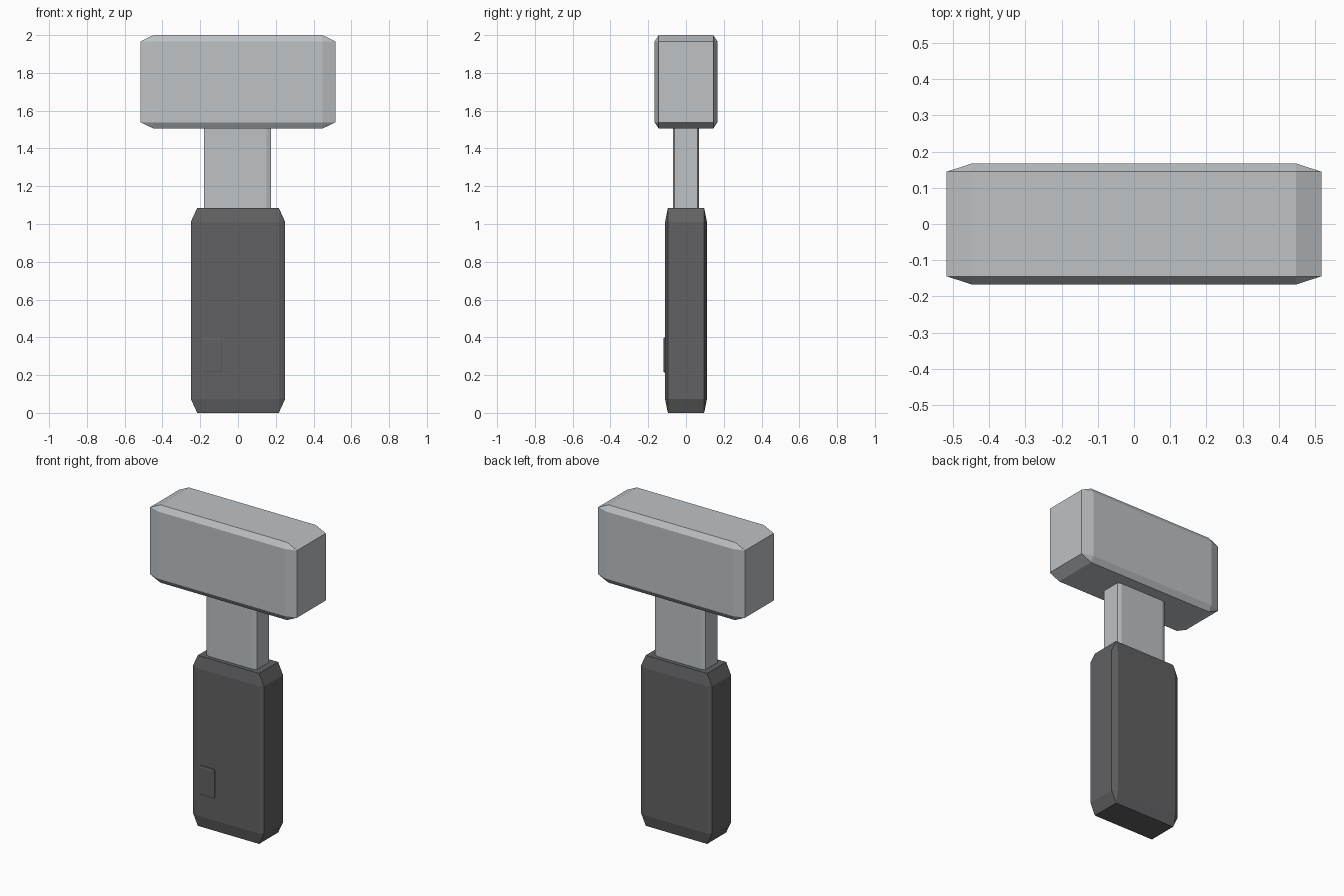
import bpy
import bmesh
from mathutils import Vector

cube = bpy.data.objects.get("Cube")
if cube:
    bpy.data.objects.remove(cube, do_unlink=True)


def material(name, colour):
    mat = bpy.data.materials.new(name)
    mat.use_nodes = True
    mat.diffuse_color = colour
    mat.node_tree.nodes["Principled BSDF"].inputs["Base Color"].default_value = colour
    return mat


def chamfered_box(name, low, high, mat, chamfer=0.068):
    """Chamfer a unit cube, then stretch it, so the chamfers stretch with the box."""
    low, high = Vector(low), Vector(high)
    bm = bmesh.new()
    bmesh.ops.create_cube(bm, size=1)
    bmesh.ops.bevel(bm, geom=bm.edges[:], offset=chamfer, offset_type='OFFSET',
                    segments=1, affect='EDGES')
    bmesh.ops.scale(bm, vec=high - low, verts=bm.verts)
    mesh = bpy.data.meshes.new(name)
    bm.to_mesh(mesh)
    bm.free()
    mesh.materials.append(mat)
    obj = bpy.data.objects.new(name, mesh)
    obj.location = (low + high) / 2
    bpy.context.collection.objects.link(obj)
    return obj


steel = material("light steel", (0.51, 0.54, 0.56, 1))
rubber = material("dark rubber", (0.12, 0.12, 0.125, 1))

# Hammer head, neck that runs into head and grip, grip, and the small front button
chamfered_box("hammer_head", (-0.517, -0.167, 1.505), (0.517, 0.167, 2.0), steel)
chamfered_box("neck", (-0.18, -0.07, 0.98), (0.176, 0.07, 1.6), steel)
chamfered_box("grip", (-0.25, -0.111, 0), (0.25, 0.111, 1.085), rubber)
chamfered_box("grip_button", (-0.191, -0.12, 0.213), (-0.084, -0.08, 0.4), rubber)
